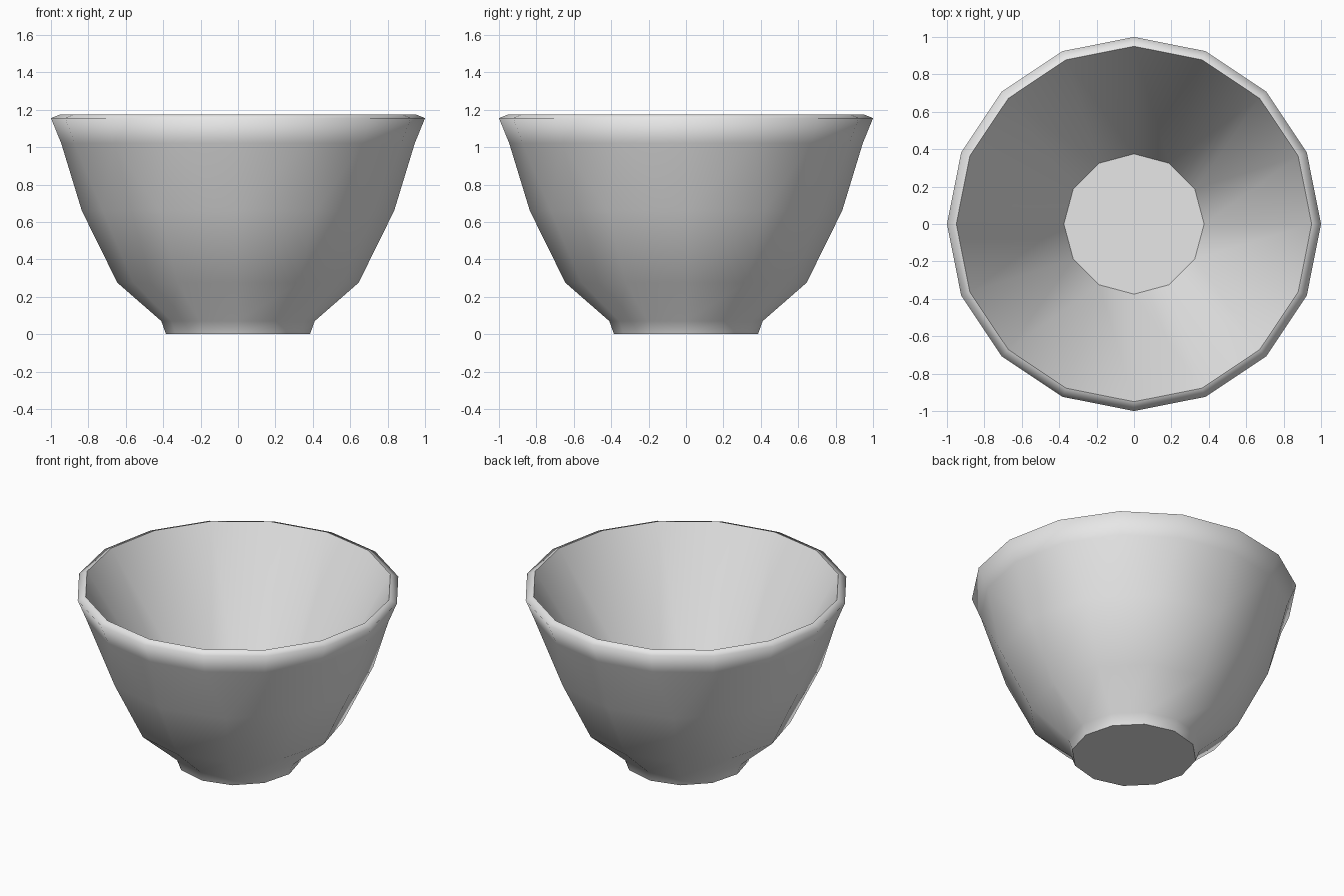
import bpy
import bmesh
from math import sin, cos, tau

cube = bpy.data.objects.get("Cube")
if cube:
    bpy.data.objects.remove(cube, do_unlink=True)

# Single clay colour
clay = bpy.data.materials.new("pale grey clay")
clay.use_nodes = True
clay.diffuse_color = (0.8, 0.8, 0.8, 1)
clay.node_tree.nodes["Principled BSDF"].inputs["Base Color"].default_value = (0.8, 0.8, 0.8, 1)

FINE, COARSE = 16, 12
# Profile from the foot, up the outside, over the lip, down to the floor:
# (radius, height, sides, sharp)
PROFILE = [
    (0.385, 0.0, COARSE, True),
    (0.41, 0.07, COARSE, False),
    (0.645, 0.275, COARSE, False),
    (0.835, 0.66, COARSE, False),
    (0.945, 1.02, FINE, False),
    (1.0, 1.155, FINE, False),
    (0.95, 1.175, FINE, True),
    (0.375, 0.07, COARSE, True),
]

bm = bmesh.new()


def ring(radius, height, sides):
    return [bm.verts.new((radius * cos(tau * k / sides), radius * sin(tau * k / sides), height))
            for k in range(sides)]


def bridge(a, b):
    """Join two rings: quads for equal counts, a triangle strip otherwise."""
    n, m = len(a), len(b)
    if n == m:
        for k in range(n):
            bm.faces.new((a[k], a[(k + 1) % n], b[(k + 1) % n], b[k]))
        return
    i = j = 0
    while i < n or j < m:
        if j >= m or (i < n and (i + 1) * m <= (j + 1) * n):
            bm.faces.new((a[i % n], a[(i + 1) % n], b[j % m]))
            i += 1
        else:
            bm.faces.new((a[i % n], b[(j + 1) % m], b[j % m]))
            j += 1


# Walls, underside and inner floor
rings = [ring(r, z, s) for r, z, s, sharp in PROFILE]
for lower, upper in zip(rings, rings[1:]):
    bridge(lower, upper)
bm.faces.new(rings[0])
bm.faces.new(rings[-1])
bmesh.ops.recalc_face_normals(bm, faces=bm.faces)

# Smooth walls with crisp foot, lip and floor edges
for face in bm.faces:
    face.smooth = True
for loop, row in zip(rings, PROFILE):
    if row[3]:
        for k, vert in enumerate(loop):
            bm.edges.get((vert, loop[k - 1])).smooth = False

mesh = bpy.data.meshes.new("bowl")
bm.to_mesh(mesh)
bm.free()
mesh.materials.append(clay)
bowl = bpy.data.objects.new("bowl", mesh)
bpy.context.collection.objects.link(bowl)
